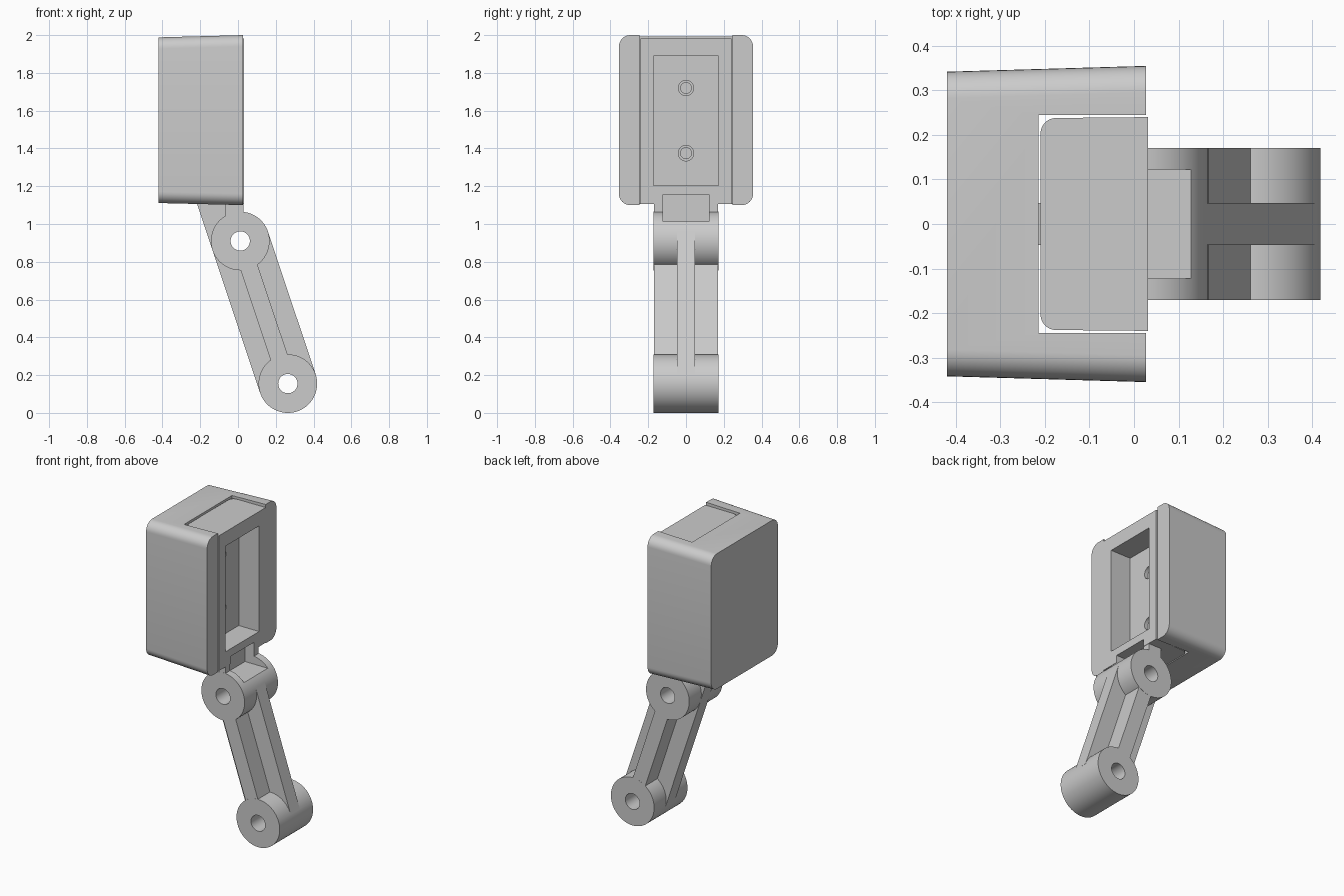
import bpy, bmesh, math
from mathutils import Vector

if "Cube" in bpy.data.objects:
    bpy.data.objects.remove(bpy.data.objects["Cube"])


def make(name, bm):
    bmesh.ops.recalc_face_normals(bm, faces=bm.faces)
    me = bpy.data.meshes.new(name)
    bm.to_mesh(me)
    bm.free()
    ob = bpy.data.objects.new(name, me)
    bpy.context.collection.objects.link(ob)
    return ob


def loft(name, a, b):
    """Solid between two matching outlines."""
    bm = bmesh.new()
    va = [bm.verts.new(p) for p in a]
    vb = [bm.verts.new(p) for p in b]
    n = len(a)
    bm.faces.new(va[::-1])
    bm.faces.new(vb)
    for i in range(n):
        bm.faces.new((va[i], va[(i + 1) % n], vb[(i + 1) % n], vb[i]))
    return make(name, bm)


def box(name, x0, x1, y, z0, z1):
    """Box symmetric about y = 0."""
    return slab(name, [(x0, z0), (x1, z0), (x1, z1), (x0, z1)], y)


def slab(name, pts, y):
    """xz outline extruded from -y to y."""
    return loft(name, [(x, -y, z) for x, z in pts], [(x, y, z) for x, z in pts])


def disc(name, c, r, y, n=64):
    ang = [2 * math.pi * i / n for i in range(n)]
    return slab(name, [(c[0] + r * math.cos(a), c[1] + r * math.sin(a)) for a in ang], y)


def rod_x(name, z, r, x0, x1):
    ang = [2 * math.pi * i / 32 for i in range(32)]
    ring = lambda x: [(x, r * math.cos(a), z + r * math.sin(a)) for a in ang]
    return loft(name, ring(x0), ring(x1))


def combine(ob, others, op, keep=False):
    for o in others:
        m = ob.modifiers.new(op, 'BOOLEAN')
        m.operation, m.solver, m.object = op, 'EXACT', o
        bpy.context.view_layer.objects.active = ob
        bpy.ops.object.modifier_apply(modifier=m.name)
        if not keep:
            bpy.data.objects.remove(o, do_unlink=True)


def smooth(ob):
    bpy.ops.object.select_all(action='DESELECT')
    ob.select_set(True)
    bpy.context.view_layer.objects.active = ob
    bpy.ops.object.shade_smooth_by_angle(angle=math.radians(25))


def round_rect(x, hy, z0, z1, r, n=8):
    pts = []
    for k, (sy, z) in enumerate([(1, z1 - r), (-1, z1 - r), (-1, z0 + r), (1, z0 + r)]):
        for i in range(n + 1):
            a = math.pi / 2 * (k + i / n)
            pts.append((x, sy * (hy - r) + r * math.cos(a), z + r * math.sin(a)))
    return pts


# Outer cover: drafted rounded block with a channel open to +x
cover = loft("outer_cover", round_rect(-0.42, 0.342, 1.111, 1.988, 0.06),
             round_rect(0.027, 0.355, 1.10, 2.0, 0.06))
combine(cover, [box("channel_cutter", -0.215, 0.5, 0.245, 0.5, 2.5)], 'DIFFERENCE')
smooth(cover)

# Inner tray: rounded rear uprights, front pocket, screw holes
r = 0.035
corner = [(-0.21 + r - r * math.sin(a), 0.238 - r + r * math.cos(a))
          for a in [math.pi / 2 * i / 8 for i in range(9)]]
plan = [(0.031, 0.24)] + corner + [(x, -y) for x, y in reversed(corner)] + [(0.031, -0.24)]
tray = loft("inner_tray", [(x, y, 1.107) for x, y in plan], [(x, y, 1.983) for x, y in plan])
notch = box("notch_cutter", -0.035, 0.3, 0.122, 1.012, 1.155)
combine(tray, [box("pocket_cutter", -0.115, 0.3, 0.172, 1.205, 1.89)], 'DIFFERENCE')
for z in (1.72, 1.375):
    combine(tray, [rod_x("counterbore", z, 0.041, -0.14, 0.0),
                   rod_x("screw_hole", z, 0.029, -0.19, 0.0)], 'DIFFERENCE')
combine(tray, [notch], 'DIFFERENCE', keep=True)
smooth(tray)

# Arm: two knuckles joined by a cross-section beam, with a neck into the tray
top, low = Vector((0.012, 0.91)), Vector((0.264, 0.155))
d = (top - low).normalized()
side = Vector((d.y, -d.x))
R = 0.155
arm = disc("hinged_arm", top, R, 0.171)
plate = [low - side * 0.047, low + side * 0.047, top + side * 0.047, top - side * 0.047]
left_low, left_top = low - side * R, top - side * R
reach = left_top + d * ((1.112 - left_top.y) / d.y)
web = [left_low, low + side * R, top + side * R, top, (-0.03, 1.0), (-0.03, 1.112), reach]
combine(arm, [disc("low_knuckle", low, R, 0.171),
              box("neck", -0.065, 0.029, 0.17, 0.95, 1.112),
              slab("plate", plate, 0.1705),
              slab("web", [tuple(p) for p in web], 0.047)], 'UNION')
combine(arm, [disc("top_bore", top, 0.051, 0.5, 48), disc("low_bore", low, 0.051, 0.5, 48),
              notch], 'DIFFERENCE')
smooth(arm)
